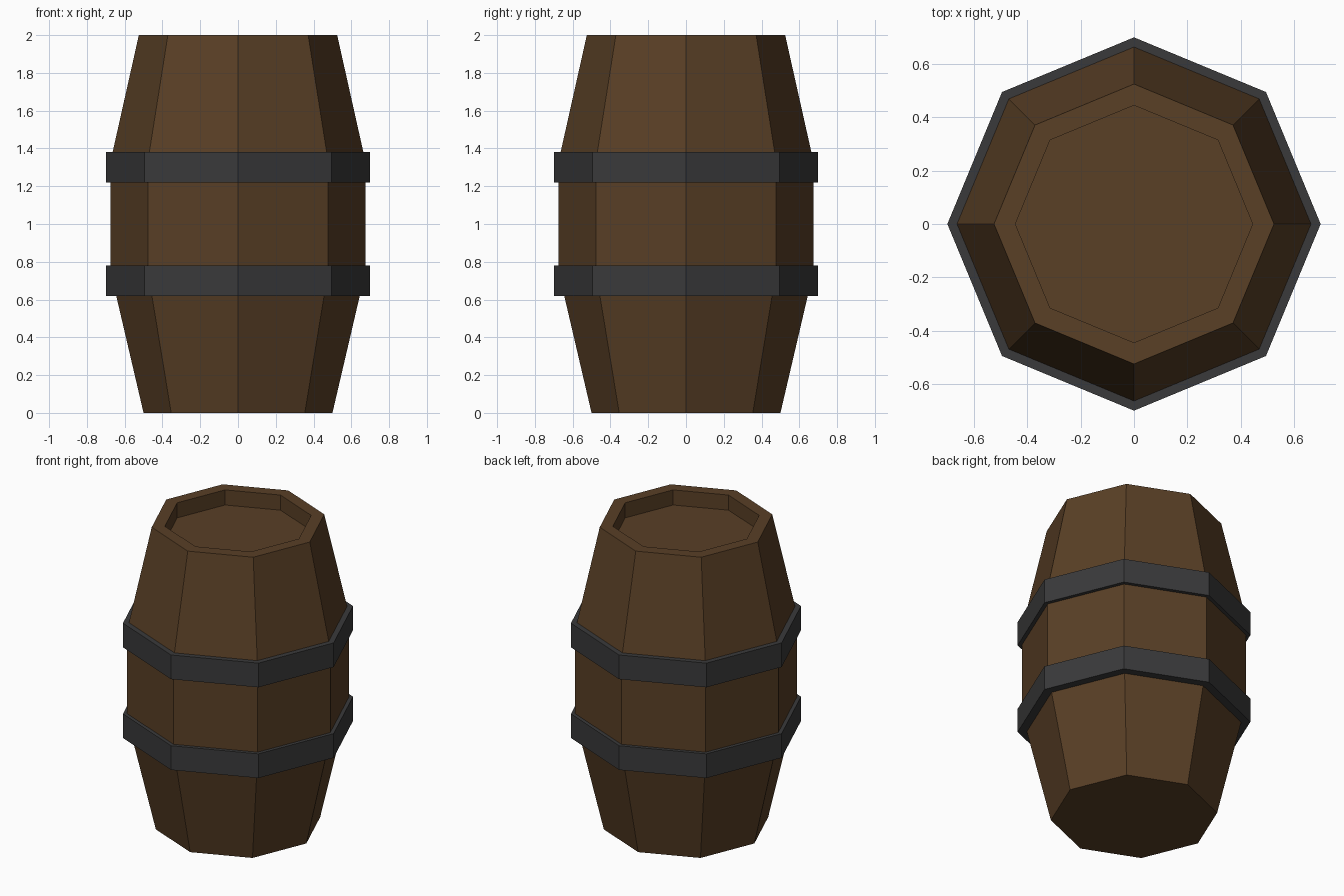
import bpy
import bmesh
from math import cos, sin, tau

SIDES = 8

cube = bpy.data.objects.get("Cube")
if cube:
    bpy.data.objects.remove(cube, do_unlink=True)


def make_material(name, rgb):
    mat = bpy.data.materials.new(name)
    mat.use_nodes = True
    colour = (*rgb, 1.0)
    mat.diffuse_color = colour
    shader = mat.node_tree.nodes["Principled BSDF"]
    shader.inputs["Base Color"].default_value = colour
    shader.inputs["Roughness"].default_value = 0.9
    return mat


def lathe(name, profile, mat, closed=False):
    """Turn (radius, height) points into an eight-sided solid.
    Open profiles get end caps; closed ones become rings."""
    bm = bmesh.new()
    rings = []
    for radius, z in profile:
        angles = [tau * i / SIDES for i in range(SIDES)]
        rings.append([bm.verts.new((radius * cos(a), radius * sin(a), z)) for a in angles])
    pairs = list(zip(rings, rings[1:]))
    if closed:
        pairs.append((rings[-1], rings[0]))
    else:
        bm.faces.new(rings[0][::-1])
        bm.faces.new(rings[-1])
    for low, high in pairs:
        for i in range(SIDES):
            j = (i + 1) % SIDES
            bm.faces.new((low[i], low[j], high[j], high[i]))
    bmesh.ops.recalc_face_normals(bm, faces=bm.faces[:])
    mesh = bpy.data.meshes.new(name)
    bm.to_mesh(mesh)
    bm.free()
    mesh.materials.append(mat)
    obj = bpy.data.objects.new(name, mesh)
    bpy.context.collection.objects.link(obj)
    return obj


wood = make_material("brown wood", (0.100, 0.050, 0.019))
iron = make_material("dark iron", (0.042, 0.042, 0.043))

# Barrel body: tapered ends, straight middle, recessed lid
lathe("barrel_body", [
    (0.50, 0.0), (0.675, 0.75), (0.675, 1.33), (0.525, 2.0),
    (0.445, 2.0), (0.445, 1.9),
], wood)

# Two hoops around the belly
for name, z in (("lower_hoop", 0.62), ("upper_hoop", 1.22)):
    top = z + 0.16
    lathe(name, [(0.62, z), (0.70, z), (0.70, top), (0.62, top)], iron, closed=True)
